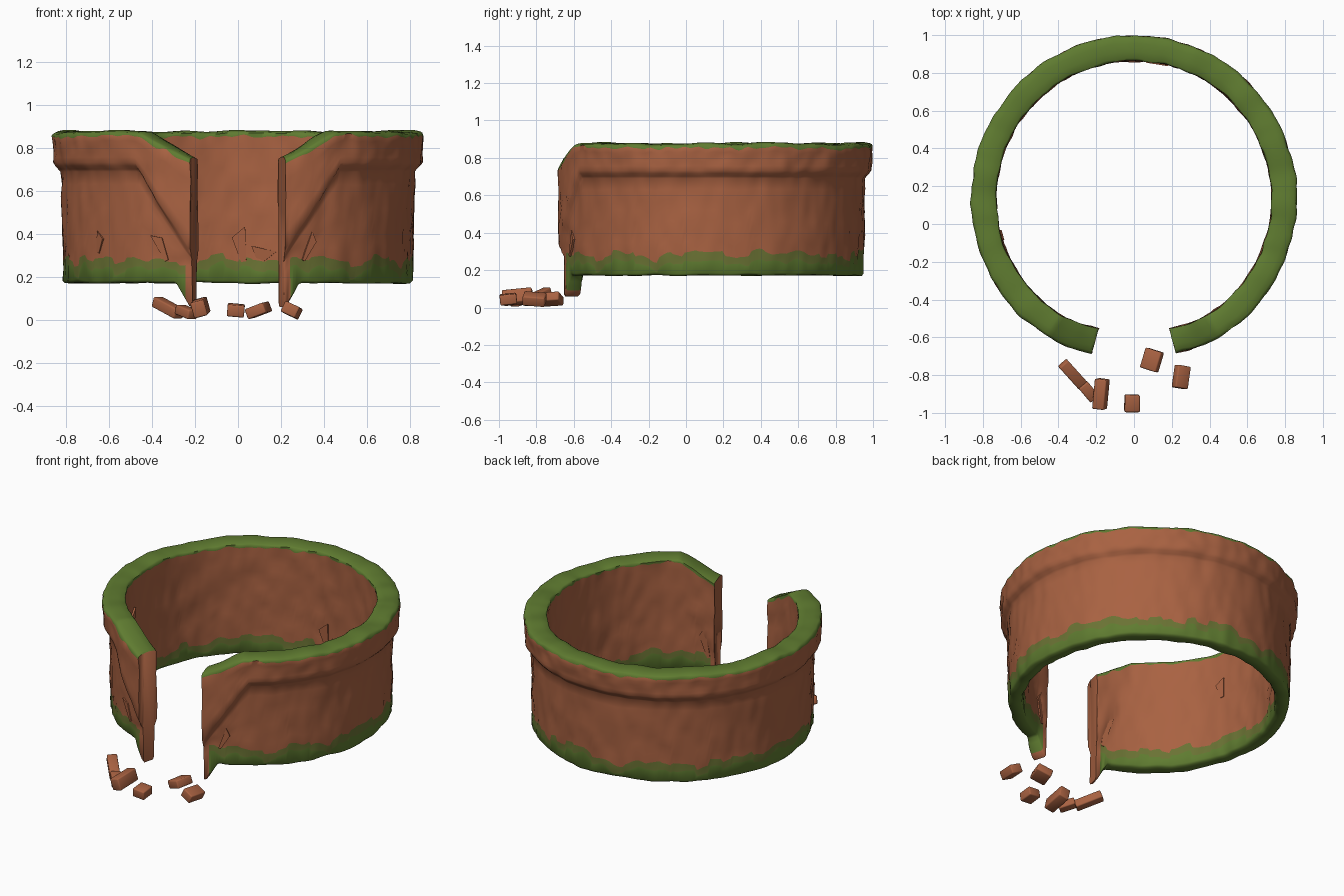
import bpy, bmesh, math
from mathutils import Vector, Matrix, noise

cube = bpy.data.objects.get("Cube")
if cube:
    bpy.data.objects.remove(cube)


def material(name, rgb):
    m = bpy.data.materials.new(name)
    m.use_nodes = True
    m.diffuse_color = (*rgb, 1)
    bsdf = m.node_tree.nodes["Principled BSDF"]
    bsdf.inputs["Base Color"].default_value = (*rgb, 1)
    bsdf.inputs["Roughness"].default_value = 0.9
    return m


clay = material("terracotta", (0.395, 0.122, 0.054))
moss = material("moss green", (0.115, 0.2, 0.03))
olive = material("faded olive moss", (0.145, 0.17, 0.034))
CLAY, MOSS, OLIVE = range(3)

CENTRE_Y, HALF_GAP = 0.135, 15.2
INNER, OUTER = 0.73, 0.815


def ramp(x, x0, x1, y0, y1):
    t = min(max((x - x0) / (x1 - x0), 0), 1)
    return y0 + (y1 - y0) * t


def on_ring(deg, r, z):
    a = math.radians(deg)
    return Vector((r * math.sin(a), CENTRE_Y - r * math.cos(a), z))


def wobble(deg, r, z, scale, size):
    return size * noise.noise(on_ring(deg, r, z) * scale)


def section(deg):
    """Closed wall section at an angle: (radius, z, colour of the next face) rows."""
    d = min(deg, 360 - deg)
    top = ramp(d, HALF_GAP, 32, 0.75, 0.872) + wobble(deg, 1, 0, 5, 0.012)
    bottom = ramp(d, HALF_GAP + 0.8, 21, 0.06, 0.172) + wobble(deg, 1, 3, 6, 0.008)
    collar = ramp(d, 14.5, 34, 0.27, 0.69)        # collar dips to the gap
    bulge = ramp(d, 16, 32, 0.015, 0)
    rim = ramp(d, 15, 28, 0.85, 0.863)
    rows = []

    def band(r, z, colour):
        rows.append((r, z, colour))

    def moss_lines(r):
        step = noise.cell(Vector((deg / 5, r * 9, 0.5)))
        line = min(0.278 + 0.022 * step + wobble(deg, r, 7, 9, 0.04), collar - 0.015)
        return line, line - 0.045 + wobble(deg, r, 2, 12, 0.03)

    # outer face, bottom to top
    line, lower = moss_lines(OUTER)
    band(OUTER - 0.012, bottom, MOSS)
    band(OUTER - 0.002, bottom + 0.012, MOSS)
    band(OUTER, lower, OLIVE)
    for i in range(8):
        band(OUTER + 0.008 * i / 7, line + (collar - line) * i / 7, CLAY)
    # soft step out to the collar, then up to the rim
    band(OUTER + 0.018, collar + 0.012, CLAY)
    band(rim - 0.016, collar + 0.027, CLAY)
    fringe = top - 0.02 + wobble(deg, 1, 5, 14, 0.018)
    start = collar + 0.043
    for i in range(6):
        band(rim - 0.006 + 0.006 * i / 5, start + (fringe - start) * i / 5,
             MOSS if i == 5 else CLAY)
    band(rim - 0.005, top - 0.006, MOSS)
    band(rim - 0.014, top, MOSS)
    # top face
    for t in (0.33, 0.66):
        band(rim + (INNER - rim) * t, top + 0.006, MOSS)
    band(INNER + 0.01 - bulge, top, MOSS)
    band(INNER - bulge, top - 0.006, MOSS)
    # inner face, top to bottom
    line, lower = moss_lines(INNER)
    for i in range(12):
        z = fringe + (line - fringe) * i / 11
        band(INNER - (bulge if z > collar else 0), z, OLIVE if i == 11 else CLAY)
    band(INNER, lower, MOSS)
    band(INNER + 0.002, bottom + 0.012, MOSS)
    band(INNER + 0.012, bottom, MOSS)
    return rows


def finish(name, bm, mats, angle):
    bmesh.ops.recalc_face_normals(bm, faces=bm.faces[:])
    mesh = bpy.data.meshes.new(name)
    bm.to_mesh(mesh)
    bm.free()
    for m in mats:
        mesh.materials.append(m)
    ob = bpy.data.objects.new(name, mesh)
    bpy.context.collection.objects.link(ob)
    bpy.ops.object.select_all(action="DESELECT")
    ob.select_set(True)
    bpy.context.view_layer.objects.active = ob
    bpy.ops.object.shade_smooth_by_angle(angle=math.radians(angle))


# Broken ring wall: the section swept around the open circle
bm = bmesh.new()
STEPS = 300
loops = []
for s in range(STEPS + 1):
    deg = HALF_GAP + (360 - 2 * HALF_GAP) * s / STEPS
    rows = section(deg)
    # ragged broken ends
    chip = 0.5 if s in (0, STEPS) else 0
    loop = []
    for r, z, _ in rows:
        rough = wobble(deg, r, z, 7, 0.006) + wobble(deg, r, z, 14, 0.008)
        end = wobble(0, r, z, 18, chip)
        loop.append(bm.verts.new(on_ring(deg + end, r + rough, z)))
    loops.append(loop)
colours = [c for _, _, c in rows]
count = len(colours)
for s, (a, b) in enumerate(zip(loops, loops[1:])):
    from_end = min(s, STEPS - 1 - s)
    for i in range(count):
        j = (i + 1) % count
        f = bm.faces.new((a[i], a[j], b[j], b[i]))
        # fresh breaks beside the gap are bare below the top
        low = i < 3 or i >= count - 4
        f.material_index = CLAY if low and from_end < 2 else colours[i]
for loop in (loops[0], loops[-1]):
    cap = bm.faces.new(loop)
    bmesh.ops.triangulate(bm, faces=[cap])
finish("ring_wall", bm, [clay, moss, olive], 60)


# Splintered flakes lying on the wall
def flake(name, deg, r, z, width, height, lean):
    bm = bmesh.new()
    bmesh.ops.create_cube(bm, size=1)
    for v in bm.verts:
        if v.co.z < 0:
            v.co.x *= 0.35
            v.co.y *= 0.4
        elif v.co.x > 0:
            v.co.z *= 0.5
    turn = Matrix.Rotation(math.radians(deg), 4, "Z") @ Matrix.Rotation(math.radians(lean), 4, "Y")
    size = Matrix.Diagonal((width, 0.02, height, 1))
    bm.transform(Matrix.Translation(on_ring(deg, r, z)) @ turn @ size)
    finish(name, bm, [clay], 40)


for i, spec in enumerate((
        (179, INNER, 0.35, 0.07, 0.16, 10), (171, INNER, 0.31, 0.12, 0.06, -20),
        (-26, OUTER, 0.34, 0.05, 0.14, -25), (-52, OUTER, 0.36, 0.05, 0.10, 15),
        (24, OUTER, 0.34, 0.04, 0.14, 25), (20, INNER, 0.36, 0.05, 0.2, 12),
        (-20, INNER, 0.38, 0.05, 0.2, -12), (-75, INNER, 0.62, 0.06, 0.12, 8))):
    flake(f"wall_flake_{i + 1}", *spec)


# Fallen bricks in front of the gap: position, size, rotation in degrees
def brick(name, place, size, turn):
    bm = bmesh.new()
    bmesh.ops.create_cube(bm, size=1)
    for v in bm.verts:
        v.co = Vector(c * s for c, s in zip(v.co, size))
    bmesh.ops.bevel(bm, geom=bm.edges[:], offset=0.007, segments=2, profile=0.5, affect="EDGES")
    rot = Matrix.Identity(4)
    for axis, deg in zip("XYZ", turn):
        rot = Matrix.Rotation(math.radians(deg), 4, axis) @ rot
    bm.transform(Matrix.Translation(place) @ rot)
    finish(name, bm, [clay], 50)


for i, spec in enumerate((
        ((-0.325, -0.795, 0.057), (0.165, 0.06, 0.05), (0, 20, -48)),
        ((-0.24, -0.888, 0.037), (0.1, 0.06, 0.045), (0, 15, -50)),
        ((-0.175, -0.90, 0.058), (0.065, 0.16, 0.075), (6, -15, -7)),
        ((-0.01, -0.95, 0.045), (0.08, 0.09, 0.055), (6, 5, 0)),
        ((0.095, -0.72, 0.045), (0.095, 0.11, 0.05), (4, -20, -18)),
        ((0.25, -0.81, 0.045), (0.075, 0.12, 0.055), (-5, 25, -10)))):
    brick(f"fallen_brick_{i + 1}", *spec)
